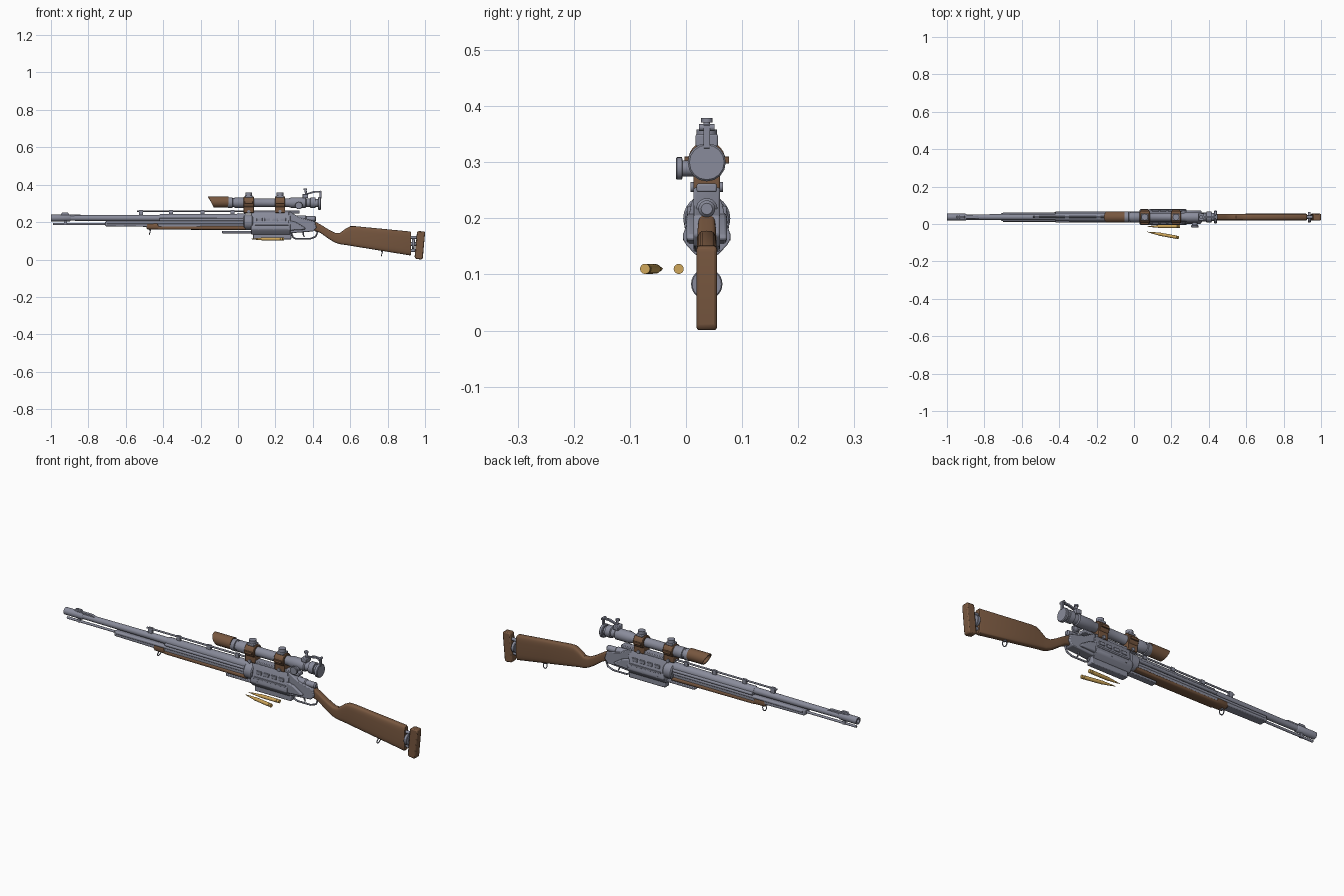
import bpy, bmesh, math
from mathutils import Vector

CY = 0.037  # centre plane of the rifle


def mat(name, c):
    m = bpy.data.materials.new(name)
    m.diffuse_color = (*c, 1)
    return m


STEEL = mat("steel_grey", (0.25, 0.26, 0.325))
WOOD = mat("walnut_wood", (0.185, 0.095, 0.05))
BRASS = mat("brass", (0.62, 0.38, 0.10))


def finish(name, bm, m, bevel=0.0, segs=2):
    bmesh.ops.recalc_face_normals(bm, faces=bm.faces[:])
    me = bpy.data.meshes.new(name)
    bm.to_mesh(me)
    bm.free()
    me.materials.append(m)
    ob = bpy.data.objects.new(name, me)
    bpy.context.collection.objects.link(ob)
    if bevel:
        b = ob.modifiers.new("bevel", 'BEVEL')
        b.width, b.segments, b.limit_method = bevel, segs, 'ANGLE'
    return ob


def skin(name, rings, m, bevel=0.0, closed=False):
    """Join rings of points with quads; cap the ends unless closed."""
    bm = bmesh.new()
    vs = [[bm.verts.new(p) for p in r] for r in rings]
    n = len(vs[0])
    for a, b in zip(vs, vs[1:] + ([vs[0]] if closed else [])):
        for i in range(n):
            bm.faces.new((a[i], a[(i + 1) % n], b[(i + 1) % n], b[i]))
    if not closed:
        bm.faces.new(vs[0])
        bm.faces.new(vs[-1])
    return finish(name, bm, m, bevel)


def lathe(name, prof, m, start=(0, CY, 0), axis=(1, 0, 0), n=24, closed=False):
    """Turn (distance, radius) pairs around an axis."""
    q = Vector(axis).to_track_quat('Z', 'Y')
    o = Vector(start)
    rings = [[o + q @ Vector((r * math.cos(2 * math.pi * i / n), r * math.sin(2 * math.pi * i / n), d))
              for i in range(n)] for d, r in prof]
    return skin(name, rings, m, closed=closed)


def rod(name, p0, p1, r, m, n=16):
    d = Vector(p1) - Vector(p0)
    return lathe(name, [(0, r), (d.length, r)], m, p0, d, n)


def prism(name, prof, half, m, bevel=0.0, y=CY):
    """Side outline (x, z) given a thickness."""
    return skin(name, [[(x, y + s * half, z) for x, z in prof] for s in (-1, 1)], m, bevel)


def box(name, x0, x1, z0, z1, half, m, bevel=0.003, y=CY):
    return prism(name, [(x0, z0), (x1, z0), (x1, z1), (x0, z1)], half, m, bevel, y)


def loft(name, stations, m, n=24, p=0.6):
    """Rounded sections: x, top, bottom, half width."""
    rings = []
    for x, t, b, h in stations:
        ring = []
        for i in range(n):
            a = 2 * math.pi * i / n
            c, s = math.cos(a), math.sin(a)
            ring.append((x, CY + h * math.copysign(abs(c) ** p, c),
                         (t + b) / 2 + (t - b) / 2 * math.copysign(abs(s) ** p, s)))
        rings.append(ring)
    return skin(name, rings, m)


def wire(name, pts, r, m, cyclic=False):
    cu = bpy.data.curves.new(name, 'CURVE')
    cu.dimensions, cu.bevel_depth, cu.bevel_resolution, cu.use_fill_caps = '3D', r, 2, True
    sp = cu.splines.new('POLY')
    sp.points.add(len(pts) - 1)
    for q, co in zip(sp.points, pts):
        q.co = (*co, 1)
    sp.use_cyclic_u = cyclic
    cu.materials.append(m)
    ob = bpy.data.objects.new(name, cu)
    bpy.context.collection.objects.link(ob)


# Barrel with hollow muzzle, sleeve and cleaning rod
lathe("barrel", [(-0.96, 0.010), (-1.0, 0.010), (-1.0, 0.018), (-0.90, 0.018), (-0.895, 0.0145),
                 (-0.6, 0.016), (0.06, 0.019)], STEEL, (0, CY, 0.222))
lathe("barrel_sleeve", [(-0.42, 0.019), (-0.415, 0.022), (0.04, 0.024)], STEEL, (0, CY, 0.221))
rod("cleaning_rod", (-0.99, CY, 0.19), (-0.69, CY, 0.19), 0.006, STEEL)
box("rod_bracket", -0.93, -0.915, 0.184, 0.215, 0.006, STEEL, 0.001)
for s in (-1, 1):
    rod("side_tube", (-0.42, CY + s * 0.022, 0.213), (0.04, CY + s * 0.022, 0.213), 0.008, STEEL)
    rod("lower_side_tube", (-0.70, CY + s * 0.017, 0.197), (0.04, CY + s * 0.017, 0.197), 0.008, STEEL)

# Front sight and top rail
prism("front_sight", [(-0.95, 0.237), (-0.90, 0.237), (-0.91, 0.251), (-0.94, 0.251)], 0.006, STEEL, 0.001)
prism("front_sight_ramp", [(-0.94, 0.232), (-0.82, 0.232), (-0.85, 0.242), (-0.93, 0.242)], 0.008, STEEL, 0.001)
rod("top_rod", (-0.54, CY, 0.259), (0.05, CY, 0.259), 0.0045, STEEL, 12)
for x in (-0.53, -0.37, -0.2, -0.04):
    box("top_rod_post", x, x + 0.022, 0.23, 0.265, 0.006, STEEL, 0.001)

# Fore-end: steel housing then wood
prism("steel_fore_end", [(-0.71, 0.178), (0.04, 0.168), (0.04, 0.205), (-0.71, 0.205)], 0.022, STEEL, 0.004)
loft("wood_fore_end", [(-0.49, 0.196, 0.168, 0.020), (-0.482, 0.198, 0.161, 0.024), (-0.43, 0.198, 0.16, 0.025),
                       (-0.425, 0.18, 0.16, 0.026), (0.04, 0.18, 0.158, 0.028)], WOOD)

# Receiver: faceted section, wide near the bottom
half = [(0.020, 0.135), (0.036, 0.152), (0.042, 0.162), (0.042, 0.172), (0.034, 0.195), (0.028, 0.225), (0.018, 0.25)]
sec = half + [(-y, z) for y, z in reversed(half)]


def section(x, sy, top):
    return [(x, CY + y * sy, min(z, top)) for y, z in sec]


skin("receiver", [section(0.07, 0.95, 0.25), section(0.085, 1, 0.25), section(0.28, 1, 0.25)], STEEL, 0.002)
prism("receiver_rear", [(0.27, 0.14), (0.40, 0.15), (0.42, 0.17), (0.41, 0.205), (0.33, 0.225), (0.28, 0.255), (0.27, 0.255)],
      0.024, STEEL, 0.004)
prism("rear_flare", [(0.27, 0.155), (0.36, 0.16), (0.36, 0.17), (0.31, 0.20), (0.27, 0.21)], 0.036, STEEL, 0.006)
lathe("receiver_collar", [(0.03, 0.036), (0.035, 0.042), (0.075, 0.042), (0.08, 0.038)], STEEL, (0, CY, 0.20))
lathe("bolt_shroud", [(0.28, 0.019), (0.36, 0.019), (0.365, 0.015), (0.412, 0.015), (0.418, 0.010)], STEEL, (0, CY, 0.217))
box("bottom_plate", -0.085, 0.29, 0.14, 0.153, 0.016, STEEL)
box("magazine", 0.08, 0.285, 0.108, 0.145, 0.018, STEEL, 0.004)
for s in (-1, 1):
    for i in range(4):  # raised ribs and screws on both sides
        box("receiver_rib", 0.10 + i * 0.042, 0.13 + i * 0.042, 0.205, 0.222, 0.004, STEEL, 0.002, CY + s * 0.031)
    for x in (0.11, 0.19, 0.27):
        rod("receiver_screw", (x, CY + s * 0.035, 0.167), (x, CY + s * 0.0425, 0.167), 0.006, STEEL, 12)
    box("side_rail", 0.09, 0.27, 0.183, 0.192, 0.004, STEEL, 0.001, CY + s * 0.036)

# Trigger and guard
wire("trigger_guard", [(0.285, CY, 0.142), (0.295, CY, 0.118), (0.31, CY, 0.111), (0.385, CY, 0.111),
                       (0.415, CY, 0.122), (0.425, CY, 0.145), (0.41, CY, 0.16)], 0.0045, STEEL)
wire("trigger", [(0.35, CY, 0.15), (0.348, CY, 0.135), (0.355, CY, 0.12)], 0.0035, STEEL)

# Stock and adjustable butt
loft("stock", [(0.385, 0.218, 0.165, 0.014), (0.44, 0.188, 0.143, 0.017), (0.49, 0.157, 0.107, 0.017),
               (0.52, 0.142, 0.090, 0.017), (0.545, 0.142, 0.082, 0.017), (0.575, 0.165, 0.078, 0.017),
               (0.60, 0.178, 0.074, 0.018), (0.63, 0.178, 0.069, 0.018), (0.92, 0.150, 0.022, 0.018),
               (0.926, 0.145, 0.027, 0.015)], WOOD, 28, 0.5)
prism("butt_pad", [(0.957, 0.148), (0.966, 0.152), (0.998, 0.150), (1.0, 0.14), (0.988, 0.006), (0.98, 0.0),
                   (0.95, 0.004), (0.944, 0.012)], 0.018, WOOD, 0.007)
for z in (0.118, 0.048):
    rod("butt_post", (0.90, CY, z), (0.97, CY, z), 0.008, STEEL)
rod("butt_screw", (0.90, CY, 0.083), (0.97, CY, 0.083), 0.010, STEEL)
lathe("butt_thumbwheel", [(0.929, 0.026), (0.931, 0.028), (0.943, 0.028), (0.945, 0.026)], STEEL, (0, CY, 0.083))

# Sling swivels
for x, z in ((-0.47, 0.148), (0.77, 0.033)):
    rod("swivel_stud", (x, CY, z + 0.008), (x, CY, z + 0.028), 0.005, STEEL, 12)
    wire("sling_swivel", [(x + 0.004 * math.sin(a), CY + 0.014 * math.cos(a), z + 0.014 * math.sin(a))
                          for a in [i * math.pi / 8 for i in range(16)]], 0.0025, STEEL, True)

# Scope tube
SZ = 0.304
lathe("scope_tube", [(-0.06, 0.025), (-0.05, 0.029), (-0.03, 0.029), (-0.028, 0.024), (-0.02, 0.024), (-0.018, 0.028),
                     (0.03, 0.028), (0.04, 0.023), (0.27, 0.023), (0.285, 0.028), (0.36, 0.028), (0.365, 0.023),
                     (0.385, 0.023), (0.388, 0.029), (0.415, 0.029)], STEEL, (0, CY, SZ), n=28)
# Slanted hollow wooden hood at the front of the scope
rings = []
for r, front in ((0.030, 0), (0.030, 1), (0.0255, 1), (0.0255, 0)):
    ring = []
    for i in range(28):
        a = 2 * math.pi * i / 28
        x = (-0.145 - 0.015 * math.sin(a)) if front else -0.05
        ring.append((x, CY + r * math.cos(a), 0.308 + r * math.sin(a)))
    rings.append(ring)
skin("scope_hood", rings, WOOD, closed=True)

# Scope base, rings and clamp screws
box("scope_base", 0.03, 0.33, 0.247, 0.262, 0.018, STEEL)
for x in (0.03, 0.197):
    lathe("scope_ring", [(x, 0.030), (x + 0.003, 0.033), (x + 0.052, 0.033), (x + 0.055, 0.030)], WOOD, (0, CY, SZ), n=28)
    box("ring_foot", x, x + 0.055, 0.25, 0.288, 0.024, WOOD)
    box("ring_cap", x + 0.008, x + 0.047, 0.33, 0.343, 0.019, STEEL)
    rod("ring_knob", (x + 0.0275, CY, 0.34), (x + 0.0275, CY, 0.358), 0.018, STEEL)
    for s in (-1, 1):
        rod("clamp_screw", (x + 0.0275, CY + s * 0.02, 0.256), (x + 0.0275, CY + s * 0.029, 0.256), 0.009, STEEL, 12)
        box("ring_lug", x + 0.006, x + 0.049, 0.298, 0.310, 0.004, WOOD, 0.001, CY + s * 0.036)

# Side focus knob
lathe("focus_knob", [(0, 0.018), (0.002, 0.020), (0.011, 0.020), (0.012, 0.014), (0.035, 0.014)], STEEL,
      (0.325, -0.018, 0.289), (0, 1, 0))

# Rear sight arm over the eyepiece, with cap
lathe("eyepiece_cap", [(0.427, 0.030), (0.43, 0.034), (0.441, 0.034), (0.444, 0.031)], STEEL, (0, CY, 0.30), n=16)
lathe("eyepiece_neck", [(0.41, 0.022), (0.43, 0.022)], STEEL, (0, CY, 0.302))
prism("cap_arm", [(0.436, 0.325), (0.446, 0.325), (0.446, 0.366), (0.405, 0.366), (0.36, 0.352), (0.36, 0.345),
                  (0.408, 0.357), (0.436, 0.358)], 0.006, STEEL, 0.001)
box("arm_bracket", 0.345, 0.375, 0.328, 0.35, 0.02, STEEL)
rod("sight_post", (0.366, CY, 0.34), (0.36, CY, 0.374), 0.006, STEEL, 12)
rod("sight_post_knob", (0.36, CY, 0.371), (0.36, CY, 0.379), 0.010, STEEL)
rod("arm_hinge", (0.44, CY - 0.014, 0.362), (0.44, CY + 0.014, 0.362), 0.006, STEEL, 12)

# Two loose cartridges
for tip, base in (((0.07, -0.013, 0.11), (0.245, -0.013, 0.11)), ((0.07, -0.042, 0.11), (0.24, -0.073, 0.11))):
    d = Vector(base) - Vector(tip)
    lathe("cartridge", [(0, 0.0008), (0.02, 0.0035), (0.045, 0.006), (0.055, 0.0065), (0.065, 0.0085), (0.16, 0.009),
                        (0.162, 0.0075), (0.166, 0.0075), (0.167, 0.009), (d.length, 0.009)], BRASS, tip, d, 20)

# Smooth shading that keeps hard edges
bpy.ops.object.select_all(action='DESELECT')
for ob in bpy.context.scene.objects:
    if ob.type == 'MESH':
        ob.select_set(True)
        bpy.context.view_layer.objects.active = ob
bpy.ops.object.shade_smooth_by_angle(angle=math.radians(35))
